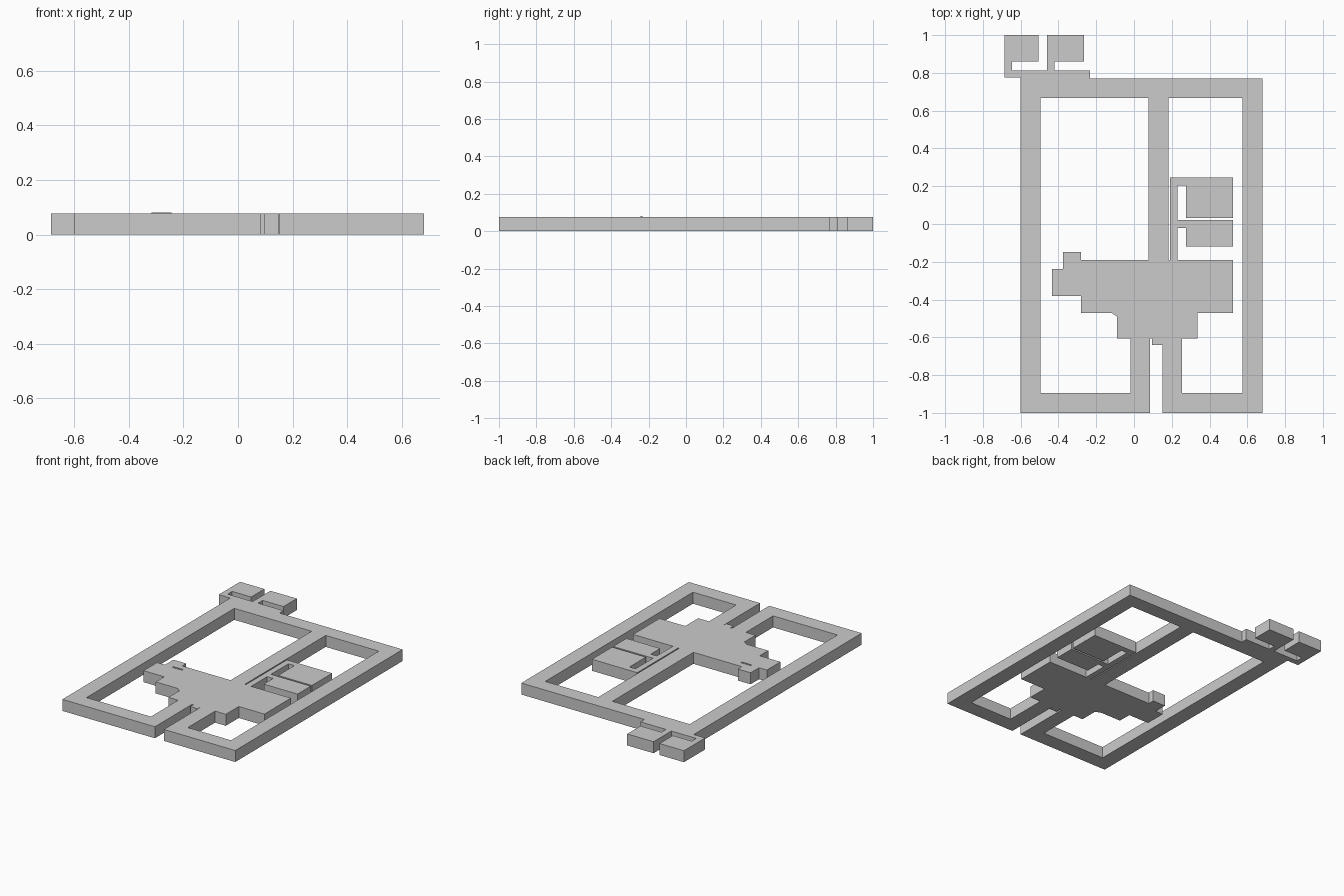
import bpy, bmesh

H = 0.077


def slab(name, outline, top=H):
    """Extrude a flat floor-plan outline up from the ground."""
    bm = bmesh.new()
    face = bm.faces.new([bm.verts.new((x, y, 0)) for x, y in outline])
    grown = bmesh.ops.extrude_face_region(bm, geom=[face], use_keep_orig=True)
    for v in grown["geom"]:
        if isinstance(v, bmesh.types.BMVert):
            v.co.z = top
    bmesh.ops.recalc_face_normals(bm, faces=bm.faces)
    mesh = bpy.data.meshes.new(name)
    bm.to_mesh(mesh)
    bm.free()
    obj = bpy.data.objects.new(name, mesh)
    bpy.context.collection.objects.link(obj)
    return obj


def block(name, x0, x1, y0, y1, top=H):
    return slab(name, [(x0, y0), (x1, y0), (x1, y1), (x0, y1)], top)


# Outer ring corridor with two returns running up to the hall
slab("ring_corridor", [
    (0.085, -1), (-0.60, -1), (-0.60, 0.77), (0.68, 0.77), (0.68, -1),
    (0.152, -1), (0.152, -0.607), (0.255, -0.607), (0.255, -0.895),
    (0.575, -0.895), (0.575, 0.668), (-0.495, 0.668), (-0.495, -0.895),
    (-0.018, -0.895), (-0.018, -0.607), (0.085, -0.607)])

# Central corridor
block("centre_corridor", 0.078, 0.182, -0.19, 0.668)

# Main hall with stepped south end and west wing
slab("main_hall", [
    (-0.28, -0.19), (0.525, -0.19), (0.525, -0.47), (0.335, -0.47),
    (0.335, -0.607), (-0.09, -0.607), (-0.09, -0.47), (-0.28, -0.47),
    (-0.28, -0.38), (-0.433, -0.38), (-0.433, -0.237), (-0.28, -0.237)])
block("south_alcove", 0.095, 0.15, -0.64, -0.607)
slab("corner_wedge", [(-0.12, -0.47), (-0.09, -0.49), (-0.09, -0.47)])

# Small room on the west wing and its raised doorway
block("west_room", -0.375, -0.28, -0.237, -0.148)
block("west_doorway", -0.317, -0.244, -0.242, -0.232, 0.081)

# East pair of rooms on a narrow passage
slab("east_rooms", [
    (0.19, -0.19), (0.19, 0.245), (0.525, 0.245), (0.525, 0.032),
    (0.275, 0.032), (0.275, 0.205), (0.23, 0.205), (0.23, 0.02),
    (0.525, 0.02), (0.525, -0.12), (0.275, -0.12), (0.275, -0.02),
    (0.23, -0.02), (0.23, -0.19)])

# North-west pair of rooms on a narrow passage
slab("north_rooms", [
    (-0.685, 0.775), (-0.685, 1), (-0.505, 1), (-0.505, 0.86),
    (-0.645, 0.86), (-0.645, 0.812), (-0.46, 0.812), (-0.46, 1),
    (-0.265, 1), (-0.265, 0.86), (-0.42, 0.86), (-0.42, 0.812),
    (-0.232, 0.812), (-0.232, 0.77), (-0.60, 0.77), (-0.60, 0.775)])
